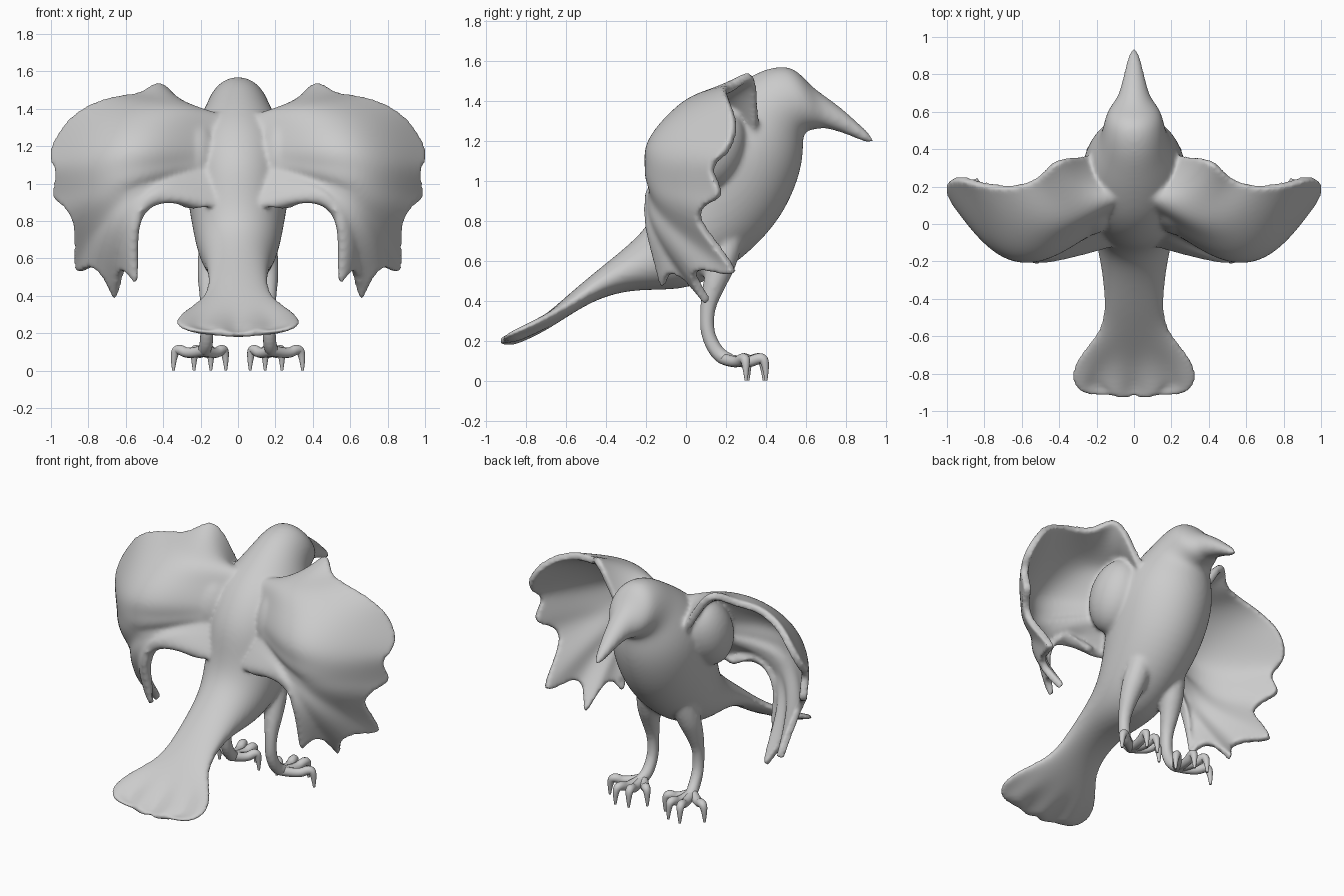
import bpy, bmesh, math
from mathutils import Vector

if "Cube" in bpy.data.objects:
    bpy.data.objects.remove(bpy.data.objects["Cube"])


def mesh_object(name, rows, closed):
    """Skin a grid of points; closed rows become a capped tube."""
    bm = bmesh.new()
    vs = [[bm.verts.new(p) for p in row] for row in rows]
    n = len(rows[0])
    for a, b in zip(vs, vs[1:]):
        for i in range(n if closed else n - 1):
            j = (i + 1) % n
            bm.faces.new((a[i], a[j], b[j], b[i]))
    if closed:
        bm.faces.new(vs[0])
        bm.faces.new(vs[-1])
    bmesh.ops.recalc_face_normals(bm, faces=bm.faces)
    me = bpy.data.meshes.new(name)
    bm.to_mesh(me)
    bm.free()
    ob = bpy.data.objects.new(name, me)
    bpy.context.collection.objects.link(ob)
    ob.modifiers.new("round", 'SUBSURF').levels = 2
    return ob


def convert(ob):
    bpy.ops.object.select_all(action='DESELECT')
    ob.select_set(True)
    bpy.context.view_layer.objects.active = ob
    bpy.ops.object.convert(target='MESH')


# Body, tail to beak: upper point (y, z), lower point (y, z), half width
sections = [
    (-.935, .20, -.935, .165, .29), (-.84, .245, -.83, .195, .345),
    (-.73, .305, -.70, .25, .31), (-.60, .42, -.55, .35, .175),
    (-.46, .54, -.42, .42, .155), (-.32, .65, -.25, .46, .165),
    (-.20, .76, -.03, .45, .195), (-.15, .86, .14, .51, .225),
    (-.13, .98, .33, .65, .25), (-.11, 1.10, .48, .82, .275),
    (-.05, 1.22, .56, 1.0, .285), (.04, 1.33, .585, 1.12, .265),
    (.16, 1.42, .585, 1.20, .225), (.27, 1.49, .59, 1.24, .185),
    (.38, 1.555, .62, 1.255, .165), (.50, 1.58, .66, 1.26, .15),
    (.57, 1.54, .69, 1.265, .115), (.63, 1.465, .73, 1.255, .083),
    (.74, 1.395, .80, 1.235, .060), (.85, 1.30, .875, 1.20, .040),
    (.94, 1.215, .94, 1.18, .018)]
rows = []
for k, (y1, z1, y2, z2, w) in enumerate(sections):
    row = []
    for i in range(64):
        a = 2 * math.pi * i / 64
        s, c = math.sin(a), math.cos(a)
        if k < 3:  # flatter, fuller tail blade
            c = math.copysign(abs(c) ** .6, c)
        y = (y1 + y2) / 2 + c * (y1 - y2) / 2
        z = (z1 + z2) / 2 + c * (z1 - z2) / 2
        if k < 2:  # scalloped tail end
            y += (1 - k) * .04 * s * s
            y += (.045 - .025 * k) * math.cos(2 * math.pi * w * s / .19)
        if k < 3:  # tail sides lift a little
            z += .03 * s * s
        row.append((w * s, y, z))
    rows.append(row)
body = mesh_object("bird_body", rows, True)
convert(body)

# Wing rays: root z, edge x, y, z, backward bulge
rays = [
    (1.24, .25, .36, 1.26, .00), (1.32, .31, .35, 1.36, .04),
    (1.34, .42, .33, 1.51, .09), (1.32, .52, .25, 1.465, .14),
    (1.30, .66, .21, 1.445, .18), (1.26, .82, .22, 1.38, .24),
    (1.22, .93, .24, 1.27, .31), (1.17, .985, .20, 1.14, .33),
    (1.14, .955, .13, 1.05, .29), (1.12, .97, .18, .91, .29),
    (1.10, .87, .06, .81, .24), (1.08, .855, .25, .54, .27),
    (1.06, .75, .03, .57, .22), (1.04, .66, .12, .385, .22),
    (1.02, .62, -.06, .56, .16), (1.00, .54, -.10, .48, .12),
    (.97, .55, -.13, .74, .10), (.94, .42, -.13, .925, .06),
    (.88, .28, -.08, .88, .03)]
edges = [Vector(r[1:4]) for r in rays]
last = len(rays) - 1
rows = []
for k, (rz, ex, ey, ez, bulge) in enumerate(rays):
    root, tip, base = Vector((.04, -.05 + (rz - .95) * .5, rz)), edges[k], edges[k]
    if 0 < k < last:  # smooth near the body, crisp feather tips at the rim
        side = (edges[k - 1] + edges[k + 1]) / 2
        base = (tip + side) / 2
        tip = tip + .75 * (tip - side)
    mid = (root + base) / 2
    pull = {8: .2, 9: .45, 10: .75, 17: .2, 18: 0}.get(k, 1 if k > 10 else 0)
    mid.x += (.62 - mid.x) * pull
    mid.z += (1.09 - mid.z) * pull
    row = []
    for i in range(21):
        t = i / 20
        p = root * (1 - t) ** 2 + mid * 2 * t * (1 - t) + base * t * t
        p += (tip - base) * t ** 5
        p.y -= bulge * math.sin(math.pi * t ** 1.35)
        row.append(p)
    rows.append(row)
wing = mesh_object("wings", rows, False)
m = wing.modifiers.new("thickness", 'SOLIDIFY')
m.thickness, m.offset = .046, 0
m = wing.modifiers.new("mirror", 'MIRROR')
m.use_mirror_merge = False
convert(wing)


# Legs and toes: tapering tubes through x, y, z, radius
def tube(name, pts, side):
    cu = bpy.data.curves.new(name, 'CURVE')
    cu.dimensions, cu.bevel_depth, cu.bevel_resolution = '3D', 1, 4
    cu.use_fill_caps = True
    sp = cu.splines.new('NURBS')
    sp.points.add(len(pts) - 1)
    for p, (x, y, z, r) in zip(sp.points, pts):
        p.co, p.radius = (side * x, y, z, 1), r
    sp.use_endpoint_u, sp.order_u, sp.resolution_u = True, 3, 6
    ob = bpy.data.objects.new(name, cu)
    bpy.context.collection.objects.link(ob)
    convert(ob)
    bpy.ops.object.shade_smooth()
    return ob


leg = [(.11, .24, .80, .07), (.14, .19, .62, .08), (.16, .14, .48, .058),
       (.165, .105, .36, .038), (.165, .105, .23, .037),
       (.17, .16, .13, .039), (.185, .22, .10, .038), (.19, .27, .095, .02)]
toes = {"outer": (.345, .31), "front": (.235, .41),
        "middle": (.145, .40), "inner": (.065, .32)}
fused = [body, wing]
for side, word in ((1, "right"), (-1, "left")):
    fused.append(tube(word + "_leg", leg, side))
    for toe, (x, y) in toes.items():
        dx, dy = x - .18, y - .19
        tube(f"{word}_{toe}_toe", [
            (.18, .19, .11, .03), (.18 + dx * .5, .19 + dy * .5, .085, .027),
            (.18 + dx * .85, .19 + dy * .85, .12, .028),
            (x, y - .01, .085, .02), (x, y - .01, .002, .007)], side)
    # Shoulder muscle filling the hollow between chest and wing
    bpy.ops.mesh.primitive_uv_sphere_add(
        segments=32, ring_count=16, radius=1, location=(side * .24, .12, 1.16),
        scale=(.15, .17, .23), rotation=(-.4, 0, 0))
    bpy.context.object.name = word + "_shoulder"
    fused.append(bpy.context.object)

# Fuse wings, shoulders, legs and body into one smooth skin
bpy.ops.object.select_all(action='DESELECT')
for ob in fused:
    ob.select_set(True)
bpy.context.view_layer.objects.active = body
bpy.ops.object.join()
m = body.modifiers.new("fuse", 'REMESH')
m.mode, m.voxel_size, m.use_smooth_shade = 'VOXEL', .0125, True
m = body.modifiers.new("soften", 'SMOOTH')
m.factor, m.iterations = .5, 10
